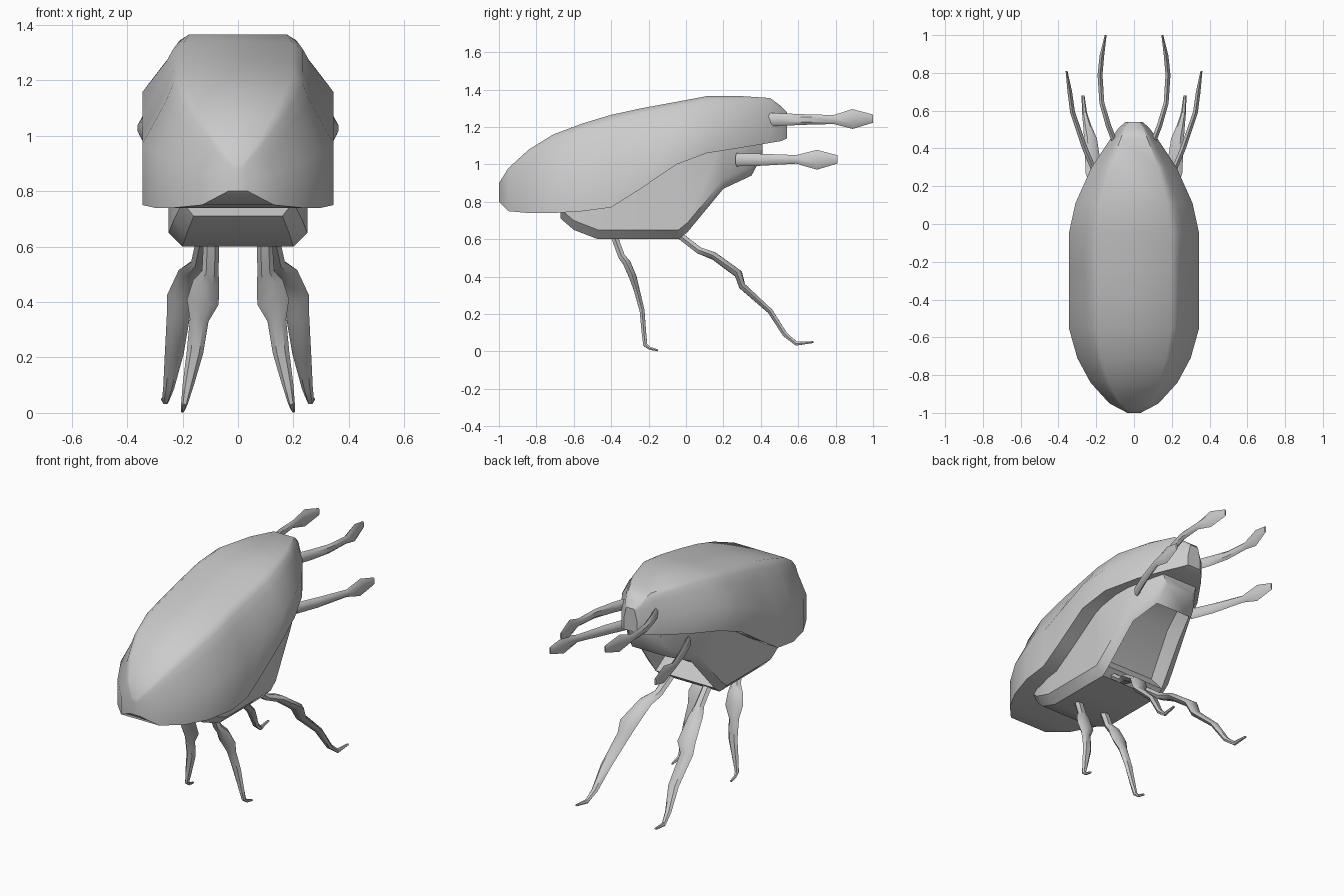
import bpy, bmesh
from mathutils import Vector


def finish(name, bm, angle=0.7):
    bmesh.ops.recalc_face_normals(bm, faces=bm.faces)
    mesh = bpy.data.meshes.new(name)
    bm.to_mesh(mesh)
    bm.free()
    ob = bpy.data.objects.new(name, mesh)
    bpy.context.collection.objects.link(ob)
    bpy.ops.object.select_all(action='DESELECT')
    ob.select_set(True)
    bpy.context.view_layer.objects.active = ob
    bpy.ops.object.shade_smooth_by_angle(angle=angle)
    return ob


def loft(rings):
    """Skin closed rings of equal size; returns the bmesh and faces[ring][side]."""
    bm = bmesh.new()
    vs = [[bm.verts.new(p) for p in r] for r in rings]
    n = len(vs[0])
    faces = [[bm.faces.new((a[i], a[(i + 1) % n], b[(i + 1) % n], b[i]))
              for i in range(n)] for a, b in zip(vs, vs[1:])]
    bm.faces.new(vs[0])
    bm.faces.new(vs[-1])
    return bm, faces


def mirrored(half, y):
    """Full cross-section from its right half, listed bottom to top."""
    return [(x, y, z) for x, z in half] + [(-x, y, z) for x, z in reversed(half)]


def limb(name, path, wide):
    """Flattened tapering limb; path rows are x, y, z, half width, half thickness."""
    pts = [Vector(p[:3]) for p in path]
    for side, sx in (("right", 1), ("left", -1)):
        rings = []
        for i, p in enumerate(path):
            t = (pts[min(i + 1, len(pts) - 1)] - pts[max(i - 1, 0)]).normalized()
            u = (wide - t * wide.dot(t)).normalized()
            v = t.cross(u)
            ring = []
            for a, b in ((1, 0), (.5, 1), (-.5, 1), (-1, 0), (-.5, -1), (.5, -1)):
                q = pts[i] + u * (a * p[3]) + v * (b * p[4])
                ring.append((q.x * sx, q.y, q.z))
            rings.append(ring)
        finish(f"{name}_{side}", loft(rings)[0])


# Shell: y, half width, bottom z, top z
shell = [(-1.0, .035, .80, .90), (-.95, .13, .75, .98), (-.84, .23, .74, 1.08),
         (-.71, .30, .74, 1.16), (-.55, .345, .75, 1.22), (-.40, .345, .77, 1.265),
         (-.25, .345, .865, 1.298), (-.05, .345, 1.0, 1.335), (.11, .31, 1.06, 1.365),
         (.30, .225, 1.09, 1.365), (.45, .125, 1.115, 1.355), (.51, .08, 1.125, 1.31),
         (.54, .045, 1.14, 1.28)]
rings = []
for y, w, b, t in shell:
    h = t - b
    rings.append(mirrored([(w, b), (w, t - .53 * h), (.75 * w, t - .2 * h),
                           (.68 * w, t - .07 * h), (.57 * w, t)], y))
finish("shell", loft(rings)[0])

# Underbody: y, half width, bottom z, top z (top is buried in the shell)
body = [(-.67, .20, .71, .80), (-.60, .23, .65, .80), (-.47, .25, .60, .80),
        (-.25, .25, .60, .92), (-.04, .25, .60, 1.06), (.01, .25, .64, 1.10),
        (.20, .215, .87, 1.14), (.35, .15, .94, 1.16), (.41, .12, 1.05, 1.17)]
rings = [mirrored([(.8 * w, b), (w, b + .05), (w, t)], y) for y, w, b, t in body]
bm, faces = loft(rings)
bmesh.ops.recalc_face_normals(bm, faces=bm.faces)
# Recess in the sloping face behind the legs
bmesh.ops.inset_region(bm, faces=[faces[i][5] for i in (5, 6)],
                       thickness=.035, depth=-.10)
finish("underbody", bm, .6)

# Feelers, tall and thin
Z, X = Vector((0, 0, 1)), Vector((1, 0, 0))
limb("upper_feeler", [(.10, .43, 1.24, .035, .014), (.135, .52, 1.24, .033, .014),
                      (.17, .64, 1.24, .028, .013), (.18, .79, 1.24, .024, .013),
                      (.17, .89, 1.243, .053, .012), (.15, 1.0, 1.245, .022, .005)], Z)
limb("lower_feeler", [(.205, .27, 1.025, .035, .014), (.26, .40, 1.025, .032, .014),
                      (.325, .59, 1.027, .023, .013), (.34, .70, 1.025, .053, .012),
                      (.357, .81, 1.027, .022, .005)], Z)

# Legs, wide and thin
limb("front_leg", [(.095, -.40, .66, .028, .018), (.10, -.345, .51, .030, .018),
                   (.115, -.315, .47, .048, .02), (.127, -.285, .40, .058, .02),
                   (.14, -.265, .335, .034, .016), (.155, -.235, .22, .030, .013),
                   (.18, -.225, .10, .020, .012), (.193, -.218, .035, .012, .011),
                   (.197, -.195, .017, .009, .008), (.20, -.15, .006, .006, .005)], X)
limb("rear_leg", [(.12, -.06, .64, .028, .018), (.14, .07, .54, .030, .018),
                  (.17, .15, .51, .045, .02), (.20, .28, .415, .058, .021),
                  (.215, .30, .35, .042, .018), (.23, .45, .215, .034, .014),
                  (.25, .53, .09, .020, .013), (.262, .59, .042, .013, .011),
                  (.27, .68, .05, .008, .005)], X)
